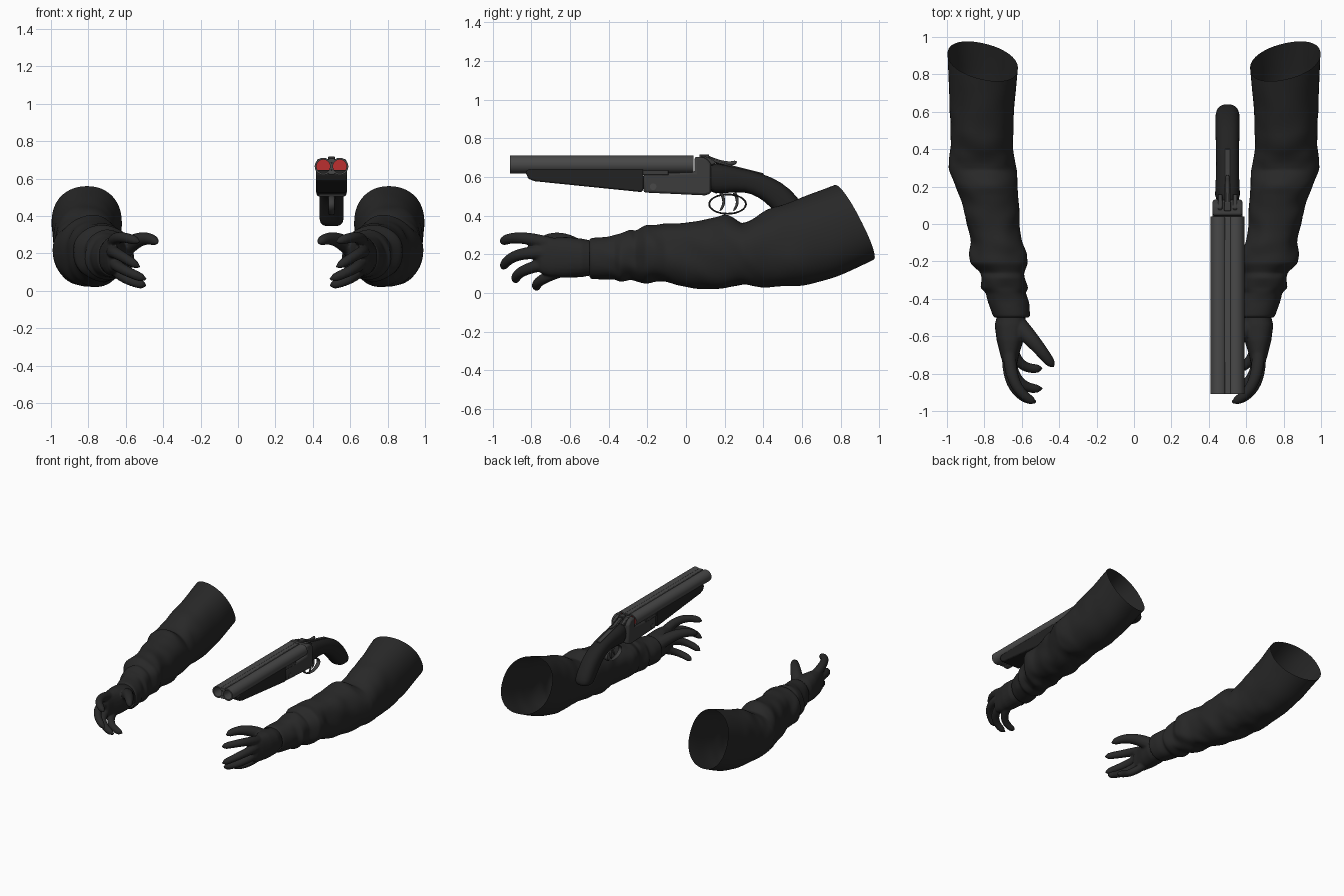
import bpy, bmesh, math
from mathutils import Vector, noise

cube = bpy.data.objects.get("Cube")
if cube:
    bpy.data.objects.remove(cube)


def material(name, color, rough=0.7):
    m = bpy.data.materials.new(name)
    m.use_nodes = True
    m.diffuse_color = (*color, 1)
    bsdf = next(n for n in m.node_tree.nodes if n.type == 'BSDF_PRINCIPLED')
    bsdf.inputs["Base Color"].default_value = (*color, 1)
    bsdf.inputs["Roughness"].default_value = rough
    return m


cloth = material("sleeve cloth", (0.021, 0.021, 0.021))
leather = material("glove leather", (0.021, 0.021, 0.021))
metal = material("gun metal", (0.065, 0.065, 0.065))
black = material("black grip", (0.016, 0.016, 0.016))
steel = material("receiver steel", (0.045, 0.045, 0.045))
red = material("shell red", (0.5, 0.03, 0.03))


def ring(c, u, v, n=24, power=1.0):
    """Ellipse, or rounded box when power < 1, around c with half axes u and v."""
    pts = []
    for i in range(n):
        a = math.tau * i / n
        ca, sa = math.cos(a), math.sin(a)
        pts.append(c + u * math.copysign(abs(ca) ** power, ca) + v * math.copysign(abs(sa) ** power, sa))
    return pts


def loft(bm, rings, caps=True):
    rows = [[bm.verts.new(p) for p in r] for r in rings]
    n = len(rows[0])
    for a, b in zip(rows, rows[1:]):
        for i in range(n):
            j = (i + 1) % n
            bm.faces.new((a[i], a[j], b[j], b[i]))
    if caps:
        bm.faces.new(rows[0])
        bm.faces.new(rows[-1])


def finish(bm, name, mat, angle=40, bevel=0):
    bmesh.ops.recalc_face_normals(bm, faces=bm.faces[:])
    me = bpy.data.meshes.new(name)
    bm.to_mesh(me)
    bm.free()
    ob = bpy.data.objects.new(name, me)
    bpy.context.collection.objects.link(ob)
    me.materials.append(mat)
    if bevel:
        mod = ob.modifiers.new("soft edges", 'BEVEL')
        mod.width, mod.segments, mod.limit_method = bevel, 2, 'ANGLE'
    bpy.ops.object.select_all(action='DESELECT')
    ob.select_set(True)
    bpy.context.view_layer.objects.active = ob
    bpy.ops.object.shade_smooth_by_angle(angle=math.radians(angle))
    return ob


def slab(name, profile, x, half, mat, bevel=0.006):
    """Side profile (y, z) extruded across x."""
    bm = bmesh.new()
    loft(bm, [[Vector((x + s * half, y, z)) for y, z in profile] for s in (-1, 1)])
    return finish(bm, name, mat, 35, bevel)


def tube(bm, a, m, c, r0, r1, steps=12):
    """Round-tipped tapering tube through three points."""
    a, m, c = Vector(a), Vector(m), Vector(c)
    k = 2 * m - (a + c) / 2
    rings = []
    for i in range(steps + 1):
        t = i / steps
        p = a * (1 - t) ** 2 + k * 2 * t * (1 - t) + c * t * t
        d = ((k - a) * (1 - t) + (c - k) * t).normalized()
        u = d.cross(Vector((0.3, 0.1, 1))).normalized()
        r = r0 + (r1 - r0) * t
        if t > 0.85:
            r *= math.sqrt(max(0.06, 1 - ((t - 0.85) / 0.15) ** 2))
        rings.append(ring(p, u * r, d.cross(u) * r, 12))
    loft(bm, rings)


# Sleeve sections: y, inner x, outer x, bottom z, top z
SLEEVE = [
    (-.5, .565, .745, .085, .275), (-.49, .555, .755, .072, .285), (-.42, .56, .78, .07, .29),
    (-.37, .58, .79, .07, .3), (-.34, .565, .82, .06, .305), (-.29, .575, .815, .065, .325),
    (-.26, .58, .82, .06, .32), (-.21, .565, .875, .055, .35), (-.16, .57, .88, .06, .35),
    (-.1, .6, .87, .05, .36), (0, .615, .9, .035, .37), (.1, .61, .92, .02, .38),
    (.2, .625, .95, .02, .41), (.29, .63, .995, .04, .365), (.34, .635, .995, .035, .38),
    (.42, .65, .98, .03, .42), (.55, .645, .985, .035, .46), (.7, .635, .99, .08, .505),
    (.87, .62, .998, .17, .56)]

# Palm sections in the same form
PALM = [
    (-.44, .59, .72, .1, .26), (-.54, .575, .745, .082, .282), (-.62, .59, .735, .078, .29),
    (-.7, .615, .715, .085, .285), (-.75, .625, .7, .1, .275), (-.775, .64, .68, .13, .25)]

# Fingers: base, middle, tip and base radius
FINGERS = [
    ((.665, -.69, .25), (.63, -.86, .285), (.525, -.955, .26), .036),
    ((.67, -.7, .205), (.64, -.87, .195), (.525, -.95, .125), .036),
    ((.665, -.69, .155), (.615, -.84, .115), (.49, -.88, .06), .034),
    ((.655, -.64, .115), (.6, -.75, .065), (.49, -.77, .027), .031),
    ((.63, -.53, .2), (.52, -.65, .275), (.43, -.765, .255), .052)]


def box_ring(y, x0, x1, z0, z1, tilt=0.0, n=24, power=1.0):
    c = Vector(((x0 + x1) / 2, y, (z0 + z1) / 2))
    u = Vector(((x1 - x0) / 2, tilt * 0.04, 0))
    v = Vector((0, -tilt * 0.5 * (z1 - z0) / 2, (z1 - z0) / 2))
    return ring(c, u, v, n, power)


def mirrored(bm, side):
    for v in bm.verts:
        v.co.x *= side


for side, label in ((1, "left"), (-1, "right")):
    # Sleeve with folds, opening slanted at the shoulder
    bm = bmesh.new()
    rings = []
    for a, b in zip(SLEEVE, SLEEVE[1:]):
        for k in range(3):
            sec = [p + (q - p) * k / 3 for p, q in zip(a, b)]
            rings.append(box_ring(*sec, max(0, (sec[0] - 0.25) / 0.62), 32, 0.92))
    rings.append(box_ring(*SLEEVE[-1], 1, 32, 0.92))
    for r in rings:
        c = sum(r, Vector()) / len(r)
        fade = min(1, max(0, (c.y + 0.48) * 5)) * min(1, max(0.2, (0.8 - c.y) * 3))
        for p in r:
            d = (p - c).normalized()
            fold = noise.noise(Vector((d.x * 1.3, p.y * 12 + d.z * 1.2, d.z * 1.3)))
            p += d * fold * 0.014 * fade
    loft(bm, rings, caps=False)
    mirrored(bm, side)
    sleeve = finish(bm, label + "_sleeve", cloth, 80)
    sleeve.modifiers.new("smooth cloth", 'SUBSURF').levels = 1

    # Gloved hand: palm, fingers and thumb fused together
    bm = bmesh.new()
    loft(bm, [box_ring(*s, 0, 24, 0.85) for s in PALM])
    for base, mid, tip, r in FINGERS:
        tube(bm, base, mid, tip, r, 0.024)
    mirrored(bm, side)
    hand = finish(bm, label + "_glove", leather, 80)
    fuse = hand.modifiers.new("fuse", 'REMESH')
    fuse.mode, fuse.voxel_size, fuse.use_smooth_shade = 'VOXEL', 0.007, True
    relax = hand.modifiers.new("relax", 'SMOOTH')
    relax.factor, relax.iterations = 0.5, 4

GX = 0.5
AX, AZ = Vector((1, 0, 0)), Vector((0, 0, 1))

# Twin hollow barrels with shells seated at the breech
for side, label in ((1, "left"), (-1, "right")):
    x = GX + side * 0.044
    bm = bmesh.new()
    path = [(0.04, 0.036), (0.04, 0.046), (-0.91, 0.046), (-0.91, 0.036), (0.04, 0.036)]
    loft(bm, [ring(Vector((x, y, 0.665)), AX * r, AZ * r, 32) for y, r in path], caps=False)
    bmesh.ops.remove_doubles(bm, verts=bm.verts[:], dist=0.0001)
    finish(bm, label + "_barrel", metal)
    bm = bmesh.new()
    loft(bm, [ring(Vector((x, y, 0.665)), AX * 0.037, AZ * 0.037, 32) for y in (-0.04, 0.03)])
    finish(bm, label + "_shell", red)


def block(name, y0, y1, z0, z1, half, mat, bevel=0.004):
    return slab(name, [(y0, z0), (y1, z0), (y1, z1), (y0, z1)], GX, half, mat, bevel)


# Ribs that join the barrels
block("top_rib", -0.91, 0.04, 0.685, 0.709, 0.017, metal)
block("bottom_rib", -0.91, 0.04, 0.622, 0.645, 0.017, metal)

# Tapered wooden forend and its iron
slab("forend", [(-.83, .625), (-.815, .59), (-.78, .578), (-.23, .522), (-.22, .535),
                (-.22, .645), (-.81, .645)], GX, 0.084, black, 0.02)
block("forend_iron", -0.225, -0.09, 0.61, 0.635, 0.08, steel)

# Receiver with breech face and hinge pin
slab("receiver", [(-.22, .52), (.1, .505), (.13, .515), (.13, .67), (.1, .7), (.045, .706),
                  (.045, .625), (-.22, .615)], GX, 0.08, steel, 0.012)
bm = bmesh.new()
loft(bm, [ring(Vector((GX + s * 0.084, -0.17, 0.55)), Vector((0, 0.017, 0)), AZ * 0.017) for s in (-1, 1)])
finish(bm, "hinge_pin", metal)

# Curved pistol grip: upper y z, lower y z, half width
GRIP = [(.1, .69, .1, .51, .074), (.21, .658, .2, .515, .064), (.33, .637, .3, .528, .06),
        (.45, .6, .38, .495, .062), (.54, .54, .43, .45, .065), (.6, .465, .47, .41, .066),
        (.64, .4, .5, .375, .066), (.643, .365, .52, .352, .06), (.62, .347, .55, .343, .035)]
bm = bmesh.new()
rings = []
for y1, z1, y0, z0, w in GRIP:
    up, low = Vector((GX, y1, z1)), Vector((GX, y0, z0))
    rings.append(ring((up + low) / 2, AX * w, (up - low) / 2, 24, 0.8))
loft(bm, rings)
finish(bm, "grip", black, 60).modifiers.new("smooth", 'SUBSURF').levels = 1

# Trigger guard and paired triggers
bm = bmesh.new()
N = 32
rings = []
for i in range(N + 1):
    a = math.tau * i / N
    d = Vector((0, math.cos(a) * 0.095, math.sin(a) * 0.05))
    rings.append(ring(Vector((GX, 0.215, 0.46)) + d, AX * 0.016, d.normalized() * 0.005, 8))
loft(bm, rings, caps=False)
bmesh.ops.remove_doubles(bm, verts=bm.verts[:], dist=0.0001)
finish(bm, "trigger_guard", steel)
for y, x, label in ((0.18, 0.012, "front"), (0.25, -0.012, "rear")):
    bm = bmesh.new()
    tube(bm, (GX + x, y, .52), (GX + x, y + .015, .47), (GX + x, y - .005, .425), 0.009, 0.006)
    finish(bm, label + "_trigger", steel, 60)

# Opening lever, tang and hammers on top
block("breech_latch", 0.07, 0.12, 0.69, 0.717, 0.018, steel)
slab("tang", [(.1, .69), (.4, .605), (.4, .62), (.22, .665), (.12, .705)], GX, 0.016, steel, 0.003)
bm = bmesh.new()
tube(bm, (GX, .1, .705), (GX, .2, .672), (GX, .262, .68), 0.012, 0.011)
finish(bm, "opening_lever", steel, 60)
for side, label in ((1, "left"), (-1, "right")):
    slab(label + "_hammer", [(.06, .69), (.13, .66), (.16, .675), (.12, .7), (.085, .71)],
         GX + side * 0.04, 0.012, steel, 0.004)
